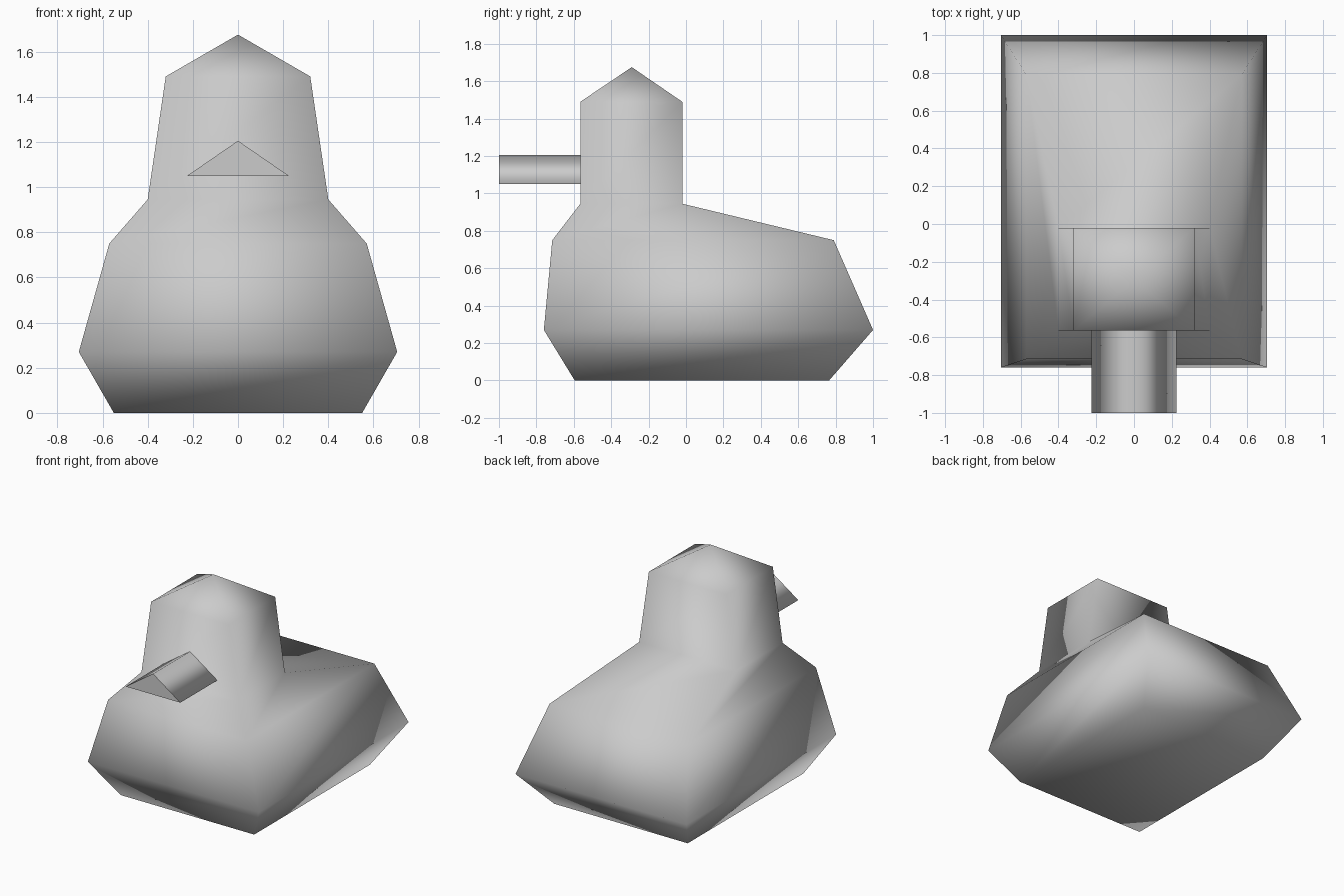
import bpy
import bmesh

cube = bpy.data.objects.get("Cube")
if cube:
    bpy.data.objects.remove(cube, do_unlink=True)

# One plain grey for the whole model
grey = bpy.data.materials.new("light_grey")
grey.use_nodes = True
colour = (0.6, 0.6, 0.6, 1.0)
grey.diffuse_color = colour
grey.node_tree.nodes["Principled BSDF"].inputs["Base Color"].default_value = colour


def finish(bm, name):
    """Turn a bmesh into a smooth shaded object."""
    bmesh.ops.recalc_face_normals(bm, faces=bm.faces)
    for face in bm.faces:
        face.smooth = True
    mesh = bpy.data.meshes.new(name)
    bm.to_mesh(mesh)
    bm.free()
    mesh.materials.append(grey)
    obj = bpy.data.objects.new(name, mesh)
    bpy.context.collection.objects.link(obj)
    return obj


def bridge(bm, low, high):
    """Join two rings of equal length with side faces."""
    count = len(low)
    for i in range(count):
        j = (i + 1) % count
        bm.faces.new((low[i], low[j], high[j], high[i]))


# Body and head: rectangular sections (height, half width, front, back)
sections = [
    (0.0, 0.55, -0.595, 0.765),
    (0.27, 0.705, -0.76, 1.0),
    (0.75, 0.57, -0.715, 0.79),
    (0.945, 0.40, -0.565, -0.02),
    (1.49, 0.32, -0.565, -0.02),
]
bm = bmesh.new()
rings = []
for z, w, front, back in sections:
    corners = ((-w, front), (w, front), (w, back), (-w, back))
    rings.append([bm.verts.new((x, y, z)) for x, y in corners])
for low, high in zip(rings, rings[1:]):
    bridge(bm, low, high)
bm.faces.new(rings[0])

# Pointed crown
crown = bm.verts.new((0, -0.29, 1.675))
top = rings[-1]
for i in range(4):
    bm.faces.new((top[i], top[(i + 1) % 4], crown))
finish(bm, "body_and_head")

# Beak: triangular prism with crisp end caps
bm = bmesh.new()
profile = ((-0.225, 1.05), (0.225, 1.05), (0, 1.205))
tip, root = [[bm.verts.new((x, y, z)) for x, z in profile] for y in (-1.0, -0.54)]
bridge(bm, tip, root)
for ring in (tip, root):
    cap = bm.faces.new(ring)
    for edge in cap.edges:
        edge.smooth = False
finish(bm, "beak")
